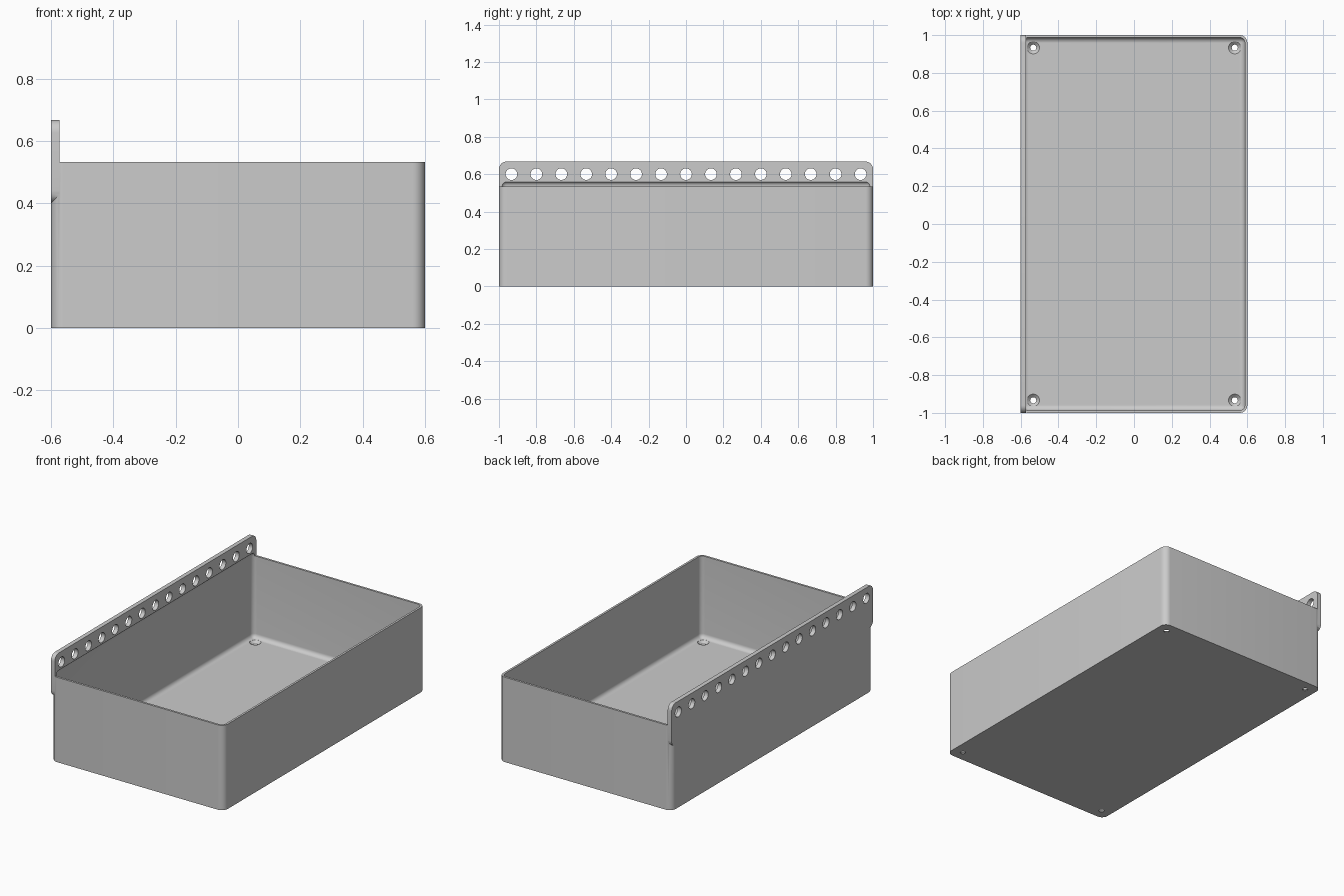
import bpy
import bmesh
import math
from mathutils import Matrix, Vector

old = bpy.data.objects.get("Cube")
if old:
    bpy.data.objects.remove(old, do_unlink=True)

WIDTH, LENGTH, HEIGHT = 1.2, 2.0, 0.533
WALL, FLOOR, RADIUS = 0.0133, 0.02, 0.04
RAIL_THICK, RAIL_LOW, RAIL_TOP = 0.027, 0.4, 0.667
PITCH = LENGTH / 15

grey = bpy.data.materials.new("plain grey")
grey.use_nodes = True
grey.diffuse_color = (0.6, 0.6, 0.6, 1)
grey.node_tree.nodes["Principled BSDF"].inputs["Base Color"].default_value = (0.6, 0.6, 0.6, 1)


def finish(name, bm):
    bmesh.ops.recalc_face_normals(bm, faces=bm.faces)
    mesh = bpy.data.meshes.new(name)
    bm.to_mesh(mesh)
    bm.free()
    mesh.materials.append(grey)
    obj = bpy.data.objects.new(name, mesh)
    bpy.context.collection.objects.link(obj)
    return obj


def rounded_block(name, low, high, radius, axis=None):
    """Block with rounded edges: those along one axis, or all of them."""
    low, high = Vector(low), Vector(high)
    bm = bmesh.new()
    bmesh.ops.create_cube(bm, size=1)
    for v in bm.verts:
        v.co = (low + high) / 2 + v.co * (high - low)
    edges = [e for e in bm.edges if axis is None
             or abs(e.verts[0].co[axis] - e.verts[1].co[axis]) > 1e-4]
    bmesh.ops.bevel(bm, geom=edges, offset=radius, segments=8,
                    profile=0.5, affect='EDGES')
    return finish(name, bm)


def add_lathe(bm, profile, matrix, sides=32):
    """Closed round solid from (radius, height) pairs."""
    rings = []
    for r, z in profile:
        angles = [2 * math.pi * i / sides for i in range(sides)]
        rings.append([bm.verts.new(matrix @ Vector((r * math.cos(a), r * math.sin(a), z)))
                      for a in angles])
    for a, b in zip(rings, rings[1:]):
        for i in range(sides):
            j = (i + 1) % sides
            bm.faces.new((a[i], a[j], b[j], b[i]))
    bm.faces.new(rings[0])
    bm.faces.new(rings[-1])


def boolean(target, tool, operation):
    mod = target.modifiers.new(operation.lower(), 'BOOLEAN')
    mod.operation, mod.object, mod.solver = operation, tool, 'EXACT'
    bpy.context.view_layer.objects.active = target
    bpy.ops.object.modifier_apply(modifier=mod.name)
    bpy.data.objects.remove(tool, do_unlink=True)


hx, hy = WIDTH / 2, LENGTH / 2

# Tray body and the mounting rail along its right side
tray = rounded_block("wall_tray", (-hx, -hy, 0), (hx, hy, HEIGHT), RADIUS, axis=2)
rail = rounded_block("rail", (-hx, -hy, RAIL_LOW), (-hx + RAIL_THICK, hy, RAIL_TOP),
                     RADIUS, axis=0)
boolean(tray, rail, 'UNION')

# Rounded hollow, which also undercuts the rail
hollow = rounded_block("hollow", (-hx + WALL, -hy + WALL, FLOOR),
                       (hx - WALL, hy - WALL, HEIGHT + 0.029), 0.027)
boolean(tray, hollow, 'DIFFERENCE')

# Row of round holes through the rail
bm = bmesh.new()
turn = Matrix.Rotation(math.pi / 2, 4, 'Y')
for i in range(15):
    place = Matrix.Translation((-hx, (i - 7) * PITCH, 0.6))
    add_lathe(bm, [(0.031, -0.05), (0.031, 0.08)], place @ turn)
boolean(tray, finish("rail_holes", bm), 'DIFFERENCE')

# Countersunk screw holes in the floor corners
bm = bmesh.new()
inset = PITCH / 2
for sx in (-1, 1):
    for sy in (-1, 1):
        place = Matrix.Translation((sx * (hx - inset), sy * (hy - inset), 0))
        add_lathe(bm, [(0.016, -0.05), (0.016, 0.004), (0.033, FLOOR), (0.033, 0.06)], place)
boolean(tray, finish("screw_holes", bm), 'DIFFERENCE')

# Smooth rounded edges, crisp corners
bpy.ops.object.select_all(action='DESELECT')
tray.select_set(True)
bpy.context.view_layer.objects.active = tray
bpy.ops.object.shade_smooth_by_angle(angle=math.radians(30))
